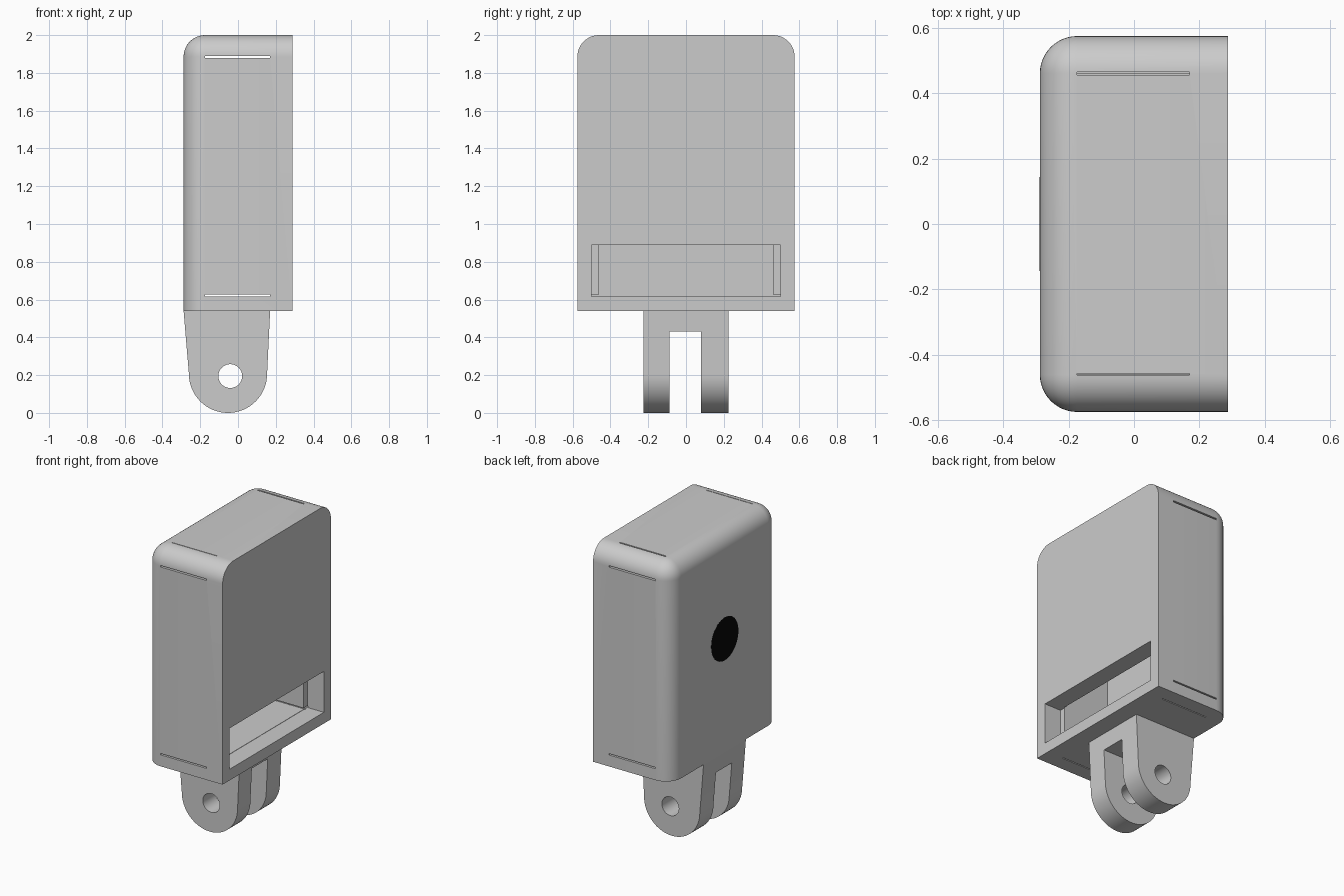
import bpy, bmesh, math
from mathutils import Matrix

if "Cube" in bpy.data.objects:
    bpy.data.objects.remove(bpy.data.objects["Cube"])


def new_object(name, bm):
    bmesh.ops.recalc_face_normals(bm, faces=bm.faces[:])
    mesh = bpy.data.meshes.new(name)
    bm.to_mesh(mesh)
    bm.free()
    obj = bpy.data.objects.new(name, mesh)
    bpy.context.collection.objects.link(obj)
    return obj


def box_mesh(x0, x1, y0, y1, z0, z1):
    bm = bmesh.new()
    bmesh.ops.create_cube(bm, size=1)
    for v in bm.verts:
        v.co = (x1 if v.co.x > 0 else x0, y1 if v.co.y > 0 else y0, z1 if v.co.z > 0 else z0)
    return bm


def cylinder(name, centre, radius, depth, axis, segments=48):
    rot = Matrix.Rotation(math.pi / 2, 4, axis)
    bm = bmesh.new()
    bmesh.ops.create_cone(bm, cap_ends=True, segments=segments, radius1=radius, radius2=radius,
                          depth=depth, matrix=Matrix.Translation(centre) @ rot)
    return new_object(name, bm)


def activate(obj):
    bpy.ops.object.select_all(action='DESELECT')
    obj.select_set(True)
    bpy.context.view_layer.objects.active = obj


def cut(target, cutter):
    cutter.hide_render = True
    activate(target)
    mod = target.modifiers.new("cut", 'BOOLEAN')
    mod.operation, mod.solver, mod.object = 'DIFFERENCE', 'EXACT', cutter
    bpy.ops.object.modifier_apply(modifier=mod.name)
    bpy.data.objects.remove(cutter, do_unlink=True)


def cut_box(target, *bounds):
    cut(target, new_object("cutter", box_mesh(*bounds)))


def smooth(obj):
    activate(obj)
    bpy.ops.object.shade_smooth_by_angle(angle=math.radians(30))


# Case: rounded on the top ends and around the lens side
X, Y, Z0, Z1 = 0.288, 0.575, 0.54, 2.0
bm = box_mesh(-X, X, -Y, Y, Z0, Z1)
rounded = []
for e in bm.edges:
    a, b = (v.co for v in e.verts)
    mid, d = (a + b) / 2, b - a
    on_back, on_top = mid.x < -0.2, mid.z > 1.9
    if (on_back and on_top) or (on_back and abs(d.z) > 0.1) or (on_top and abs(d.x) > 0.1):
        rounded.append(e)
bmesh.ops.bevel(bm, geom=rounded, offset=0.114, segments=12, profile=0.5, affect='EDGES')
case = new_object("case", bm)

# Inner compartment and the opening into it
CX0, CX1 = -0.175, 0.17
cut_box(case, CX0, CX1, -0.46, 0.46, 0.62, 1.885)
cut_box(case, 0.165, 0.4, -0.5, 0.5, 0.615, 0.89)

# Thin slits through the sides, the top and the bottom
for z0, z1 in ((0.617, 0.626), (1.879, 1.889)):
    cut_box(case, CX0, CX1, -0.7, 0.7, z0, z1)
for y0, y1 in ((0.456, 0.465), (-0.462, -0.458)):
    cut_box(case, CX0, CX1, y0, y1, 1.882, 2.1)
for y0, y1 in ((0.467, 0.474), (-0.474, -0.467)):
    cut_box(case, CX0, CX1, y0, y1, 0.4, 0.622)
smooth(case)

# Mounting bracket: tapered tongue with a round end, split into two prongs
R, CXB = 0.207, -0.053
profile = [(-X, Z0), (CXB - R, R)]
profile += [(CXB + R * math.cos(t), R + R * math.sin(t))
            for t in (math.pi + math.pi * i / 32 for i in range(1, 32))]
profile += [(CXB + R, R), (CX1, Z0)]
bm = bmesh.new()
face = bm.faces.new([bm.verts.new((x, -0.225, z)) for x, z in profile])
ext = bmesh.ops.extrude_face_region(bm, geom=[face])
bmesh.ops.translate(bm, vec=(0, 0.45, 0),
                    verts=[g for g in ext["geom"] if isinstance(g, bmesh.types.BMVert)])
bracket = new_object("mount_bracket", bm)
cut_box(bracket, -0.6, 0.6, -0.088, 0.08, -0.2, 0.43)
cut(bracket, cylinder("bolt_cutter", (-0.041, 0, 0.195), 0.063, 1, 'X'))
smooth(bracket)

# Black lens window
lens = cylinder("lens", (-X + 0.004, 0, 1.30), 0.144, 0.01, 'Y')
black = bpy.data.materials.new("black")
black.diffuse_color = (0.002, 0.002, 0.002, 1)
black.use_nodes = True
black.node_tree.nodes["Principled BSDF"].inputs["Base Color"].default_value = black.diffuse_color
lens.data.materials.append(black)
smooth(lens)
